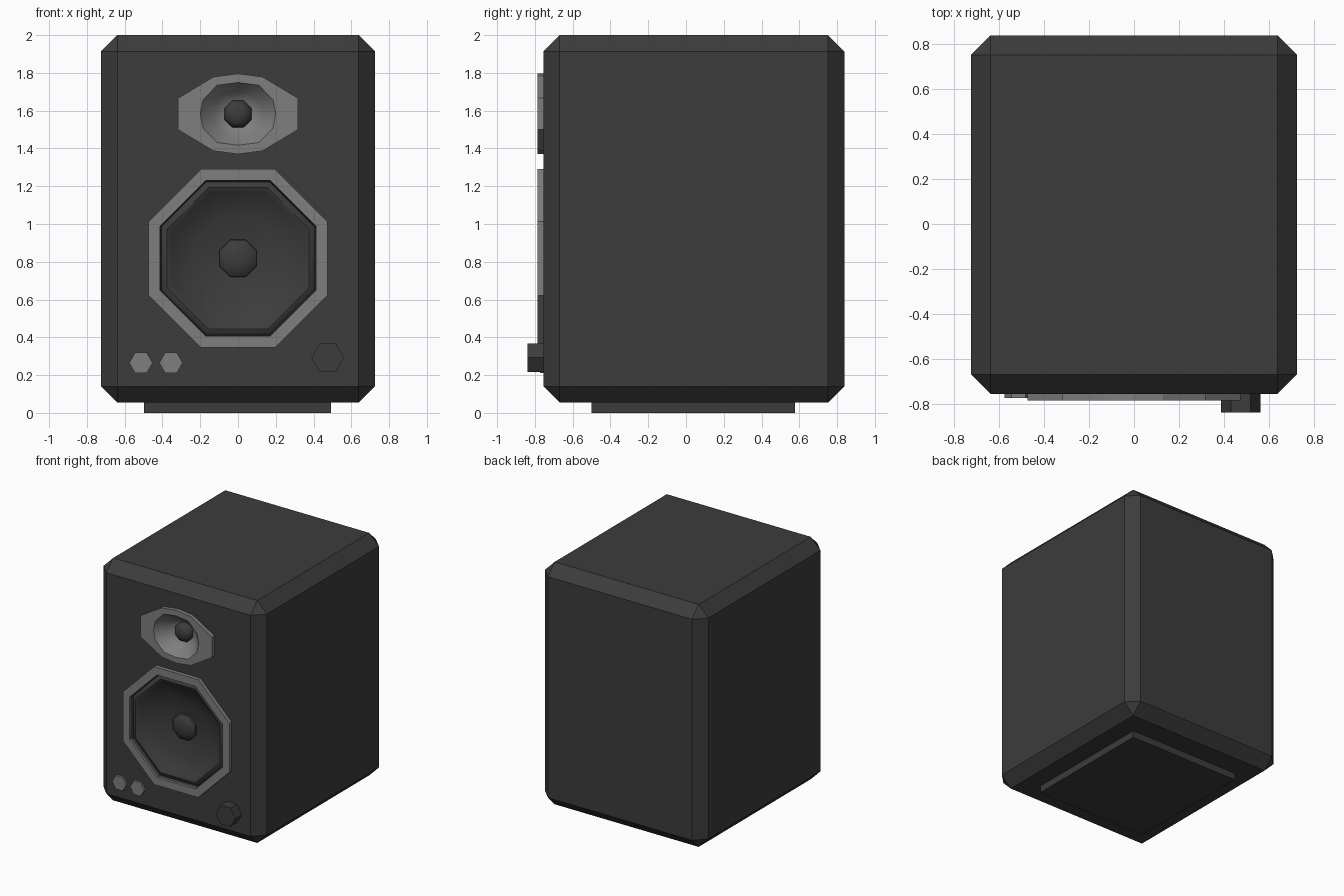
import bpy, bmesh, math

if "Cube" in bpy.data.objects:
    bpy.data.objects.remove(bpy.data.objects["Cube"])


def material(name, v):
    m = bpy.data.materials.new(name)
    m.diffuse_color = (v, v, v, 1)
    m.use_nodes = True
    m.node_tree.nodes["Principled BSDF"].inputs["Base Color"].default_value = m.diffuse_color
    return m


DARK = material("charcoal", 0.045)
GREY = material("mid grey", 0.21)


def add(name, bm, mat, smooth=None):
    me = bpy.data.meshes.new(name)
    bm.to_mesh(me)
    bm.free()
    me.materials.append(mat)
    ob = bpy.data.objects.new(name, me)
    bpy.context.collection.objects.link(ob)
    if smooth:
        bpy.ops.object.select_all(action='DESELECT')
        ob.select_set(True)
        bpy.context.view_layer.objects.active = ob
        bpy.ops.object.shade_smooth_by_angle(angle=math.radians(smooth))
    return ob


def box(name, lo, hi, mat, bevel=0):
    bm = bmesh.new()
    bmesh.ops.create_cube(bm, size=1)
    for v in bm.verts:
        v.co = [l + (c + 0.5) * (h - l) for c, l, h in zip(v.co, lo, hi)]
    if bevel:
        bmesh.ops.bevel(bm, geom=bm.edges[:], offset=bevel, segments=1,
                        affect='EDGES', profile=0.5)
    return add(name, bm, mat)


def ngon(n, r, turn=0):
    return [(r * math.cos(math.tau * (i + turn) / n),
             r * math.sin(math.tau * (i + turn) / n)) for i in range(n)]


def scaled(pts, s):
    return [(x * s, z * s) for x, z in pts]


def loft(name, rings, cx, cz, mat, front=True, back=False, smooth=None):
    """Bridge rings of (points, y); counter-clockwise as seen from the front."""
    bm = bmesh.new()
    rows = [[bm.verts.new((cx + x, y, cz + z)) for x, z in pts] for pts, y in rings]
    n = len(rows[0])
    for a, b in zip(rows, rows[1:]):
        for i in range(n):
            j = (i + 1) % n
            bm.faces.new((a[i], a[j], b[j], b[i]))
    if front:
        bm.faces.new(rows[-1])
    if back:
        bm.faces.new(rows[0][::-1])
    return add(name, bm, mat, smooth)


def four_way(top, mid, corner, side):
    """Twelve-point outline mirrored from one quarter."""
    q = [(side, 0), corner, mid]
    right = q + [(0, top)]
    left = [(-x, z) for x, z in q[::-1]]
    low_left = [(-x, -z) for x, z in q[1:]]
    low_right = [(x, -z) for x, z in q[:0:-1]]
    return right + left + low_left + [(0, -top)] + low_right


# Cabinet and plinth
cabinet = box("cabinet", (-0.725, -0.755, 0.055), (0.725, 0.838, 2.0), DARK, 0.086)
box("base_plinth", (-0.497, -0.5, 0.0), (0.493, 0.578, 0.07), DARK)

WZ, TZ = 0.818, 1.583
octo = ngon(8, 1 / math.cos(math.pi / 8), 0.5)      # unit apothem
outer = four_way(0.213, (0.13, 0.196), (0.318, 0.083), 0.318)
mouth = four_way(0.166, (0.11, 0.152), (0.185, 0.075), 0.2)

# Pockets cut into the front for the two drivers
for pts, z in ((scaled(octo, 0.43), WZ), (scaled(mouth, 1.06), TZ)):
    cutter = loft("cutter", [(pts, -0.6), (pts, -0.9)], 0, z, DARK, back=True)
    cutter.hide_render = True
    mod = cabinet.modifiers.new("pocket", 'BOOLEAN')
    mod.operation, mod.solver, mod.object = 'DIFFERENCE', 'EXACT', cutter
    bpy.context.view_layer.objects.active = cabinet
    bpy.ops.object.modifier_apply(modifier=mod.name)
    bpy.data.objects.remove(cutter)

# Woofer frame, cone with rolled surround, dust cap
loft("woofer_frame", [(scaled(octo, r), y) for r, y in
     ((0.473, -0.745), (0.473, -0.785), (0.412, -0.785), (0.412, -0.772))],
     0, WZ, GREY, front=False)
loft("woofer_cone", [(scaled(octo, r), y) for r, y in
     ((0.412, -0.772), (0.405, -0.745), (0.392, -0.757), (0.375, -0.762),
      (0.358, -0.755), (0.345, -0.740), (0.22, -0.698), (0.09, -0.665))],
     0, WZ, DARK, smooth=35)
loft("woofer_dust_cap", [(scaled(octo, r), y) for r, y in
     ((0.1, -0.66), (0.097, -0.685), (0.075, -0.705), (0.035, -0.715))],
     0, WZ, DARK, smooth=40)

# Tweeter plate, horn, dome
loft("tweeter_plate", [(outer, -0.745), (outer, -0.785), (mouth, -0.785)],
     0, TZ, GREY, front=False)
throat = [(0.075 * x, 0.075 * z) for x, z in
          ((p[0] / math.hypot(*p), p[1] / math.hypot(*p)) for p in mouth)]


def blend(t):
    return [(a[0] + (b[0] - a[0]) * t, a[1] + (b[1] - a[1]) * t)
            for a, b in zip(mouth, throat)]


loft("tweeter_horn", [(mouth, -0.785), (blend(0.1), -0.77),
     (blend(0.55), -0.715), (throat, -0.67)], 0, TZ, GREY, smooth=50)
loft("tweeter_dome", [(ngon(8, r, 0.5), y) for r, y in
     ((0.078, -0.665), (0.076, -0.695), (0.058, -0.72), (0.025, -0.73))],
     0, TZ, DARK, smooth=40)

# Two small buttons and the volume knob
for name, x, z, r, y, mat in (("button_left", -0.514, 0.265, 0.062, -0.773, GREY),
                              ("button_right", -0.355, 0.265, 0.062, -0.773, GREY),
                              ("volume_knob", 0.475, 0.292, 0.087, -0.838, DARK)):
    hexa = ngon(6, r)
    loft(name, [(hexa, -0.745), (hexa, y)], x, z, mat, back=True)
